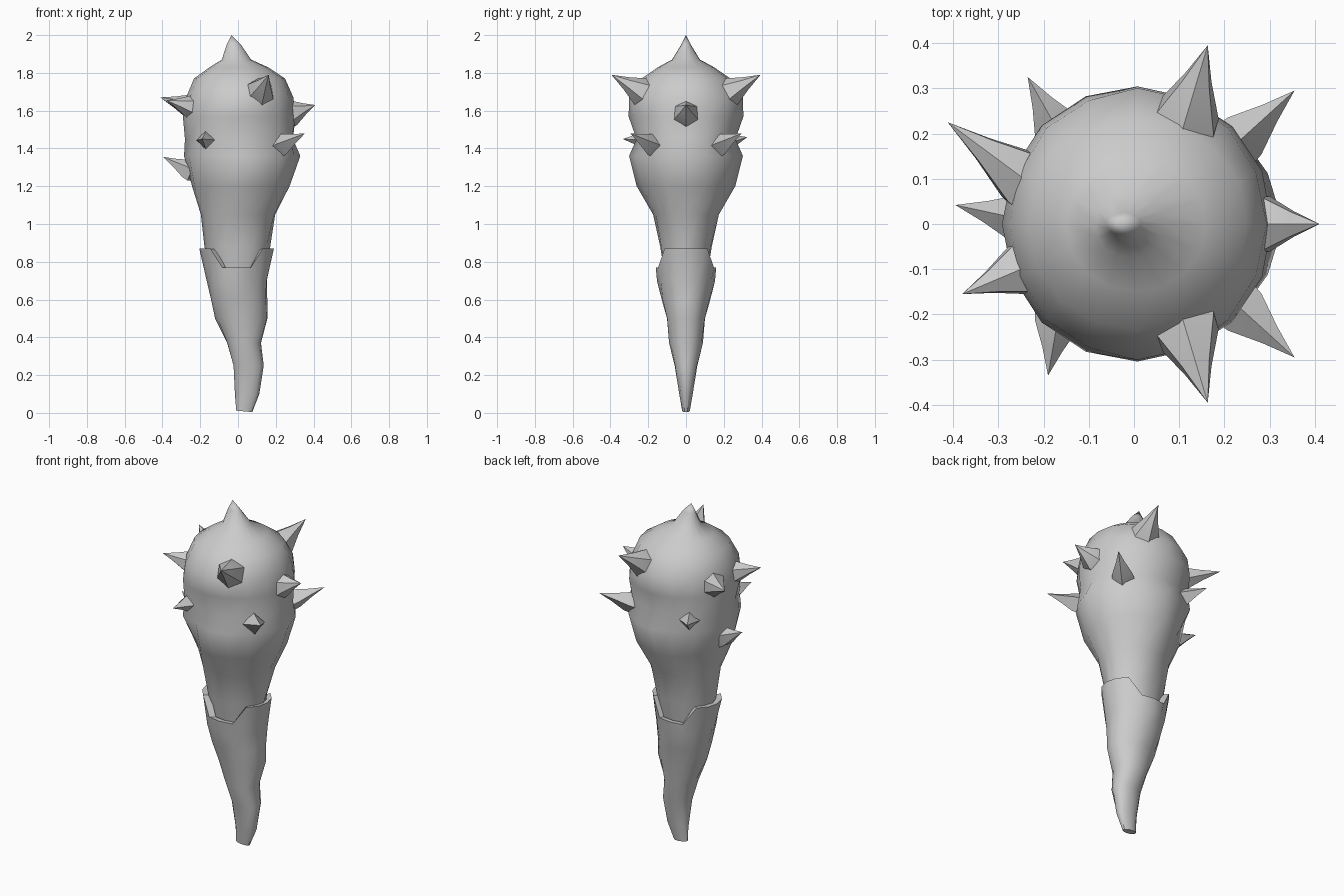
import bpy, bmesh, math
from mathutils import Vector, noise

if "Cube" in bpy.data.objects:
    bpy.data.objects.remove(bpy.data.objects["Cube"])

grey = bpy.data.materials.new("plain_grey")
grey.use_nodes = True
colour = (0.6, 0.6, 0.6, 1)
grey.diffuse_color = colour
grey.node_tree.nodes["Principled BSDF"].inputs["Base Color"].default_value = colour
SIDES = 16


def finish(name, bm, angle):
    bmesh.ops.recalc_face_normals(bm, faces=bm.faces)
    mesh = bpy.data.meshes.new(name)
    bm.to_mesh(mesh)
    bm.free()
    obj = bpy.data.objects.new(name, mesh)
    bpy.context.collection.objects.link(obj)
    mesh.materials.append(grey)
    bpy.ops.object.select_all(action='DESELECT')
    obj.select_set(True)
    bpy.context.view_layer.objects.active = obj
    bpy.ops.object.shade_smooth_by_angle(angle=math.radians(angle))
    return obj


def bridge(bm, a, b):
    for i in range(len(a)):
        j = (i + 1) % len(a)
        bm.faces.new((a[i], a[j], b[j], b[i]))


def ring(bm, z, x0, x1, half_depth, lump=0.0, lift=None):
    # Oval ring, knobbly in the same way on the front and back
    verts = []
    for i in range(SIDES):
        a = 2 * math.pi * i / SIDES
        c, s = math.cos(a), math.sin(a)
        k = 1 + lump * noise.noise(Vector((c * 2.2, abs(s) * 2.2, z * 5)))
        x = (x0 + x1) / 2 + c * k * (x1 - x0) / 2
        verts.append(bm.verts.new((x, s * k * half_depth, z + (lift(c) if lift else 0))))
    return verts


# Club head: z, left edge, right edge, half depth
head = [
    (0.66, -0.13, 0.13, 0.10), (0.88, -0.17, 0.18, 0.13),
    (1.05, -0.19, 0.20, 0.18), (1.2, -0.24, 0.265, 0.255),
    (1.36, -0.275, 0.315, 0.29), (1.45, -0.27, 0.295, 0.265),
    (1.57, -0.29, 0.305, 0.305), (1.67, -0.275, 0.29, 0.30),
    (1.77, -0.235, 0.25, 0.235), (1.83, -0.15, 0.16, 0.15),
    (1.87, -0.085, 0.07, 0.075), (1.95, -0.06, 0.015, 0.025),
]
bm = bmesh.new()
loops = [ring(bm, *r, lump=0.15 if r[0] < 1.5 else 0.03) for r in head]
for a, b in zip(loops, loops[1:]):
    bridge(bm, a, b)
tip = bm.verts.new((-0.035, 0, 2))
for i in range(SIDES):
    bm.faces.new((loops[-1][i], loops[-1][(i + 1) % SIDES], tip))
bm.faces.new(loops[0])
finish("club_head", bm, 50)

# Handle: a tapering sleeve whose rim stands higher at both sides
handle = [
    (0.008, -0.01, 0.075, 0.02), (0.1, -0.015, 0.11, 0.035),
    (0.25, -0.025, 0.14, 0.06), (0.37, -0.06, 0.125, 0.09),
    (0.5, -0.115, 0.15, 0.105), (0.6, -0.145, 0.155, 0.13),
    (0.7, -0.175, 0.16, 0.15),
]


def rim(c):
    return 0.1 if abs(c) > 0.6 else 0.0


bm = bmesh.new()
loops = [ring(bm, *r, lump=0.12) for r in handle]
loops.append(ring(bm, 0.77, -0.205, 0.19, 0.16, lift=rim))
loops.append(ring(bm, 0.765, -0.165, 0.165, 0.125, lift=rim))
loops.append(ring(bm, 0.7, -0.13, 0.13, 0.10))
for a, b in zip(loops, loops[1:]):
    bridge(bm, a, b)
bm.faces.new(loops[0])
for v in loops[0]:
    v.co.z += 0.09 * (0.033 - v.co.x)
finish("handle", bm, 40)


def spike(name, base, tip, radius, sides=6):
    # Thorn with a flared foot sunk into the head
    base, tip = Vector(base), Vector(tip)
    axis = tip - base
    turn = axis.to_track_quat('Z', 'Y')
    bm = bmesh.new()
    rows = []
    for along, scale in ((-0.25, 1.1), (0.0, 1.0), (0.5, 0.45)):
        rows.append([bm.verts.new(base + axis * along + turn @ Vector((
            math.sin(2 * math.pi * i / sides), math.cos(2 * math.pi * i / sides), 0))
            * radius * scale) for i in range(sides)])
    for a, b in zip(rows, rows[1:]):
        bridge(bm, a, b)
    point = bm.verts.new(tip)
    for i in range(sides):
        bm.faces.new((rows[-1][i], rows[-1][(i + 1) % sides], point))
    bm.faces.new(rows[0])
    finish(name, bm, 40)


# Mirrored spikes on the front and back
for side, word in ((-1, "front"), (1, "back")):
    spike(word + "_upper_spike", (0.115, side * 0.235, 1.70), (0.163, side * 0.395, 1.79), 0.08)
    spike(word + "_left_spike", (0.245, side * 0.195, 1.425), (0.355, side * 0.295, 1.48), 0.055, 4)

# Single spikes
spike("left_spike", (0.29, 0, 1.59), (0.41, 0, 1.63), 0.07)
spike("right_back_spike", (-0.25, 0.105, 1.62), (-0.412, 0.225, 1.67), 0.07)
spike("right_front_spike", (-0.25, -0.1, 1.62), (-0.38, -0.155, 1.655), 0.065)
spike("right_lower_spike", (-0.27, 0.015, 1.29), (-0.395, 0.042, 1.355), 0.055, 5)
spike("back_right_spike", (-0.17, 0.21, 1.43), (-0.235, 0.325, 1.46), 0.055, 4)
spike("front_right_spike", (-0.17, -0.22, 1.445), (-0.19, -0.335, 1.45), 0.05, 4)
